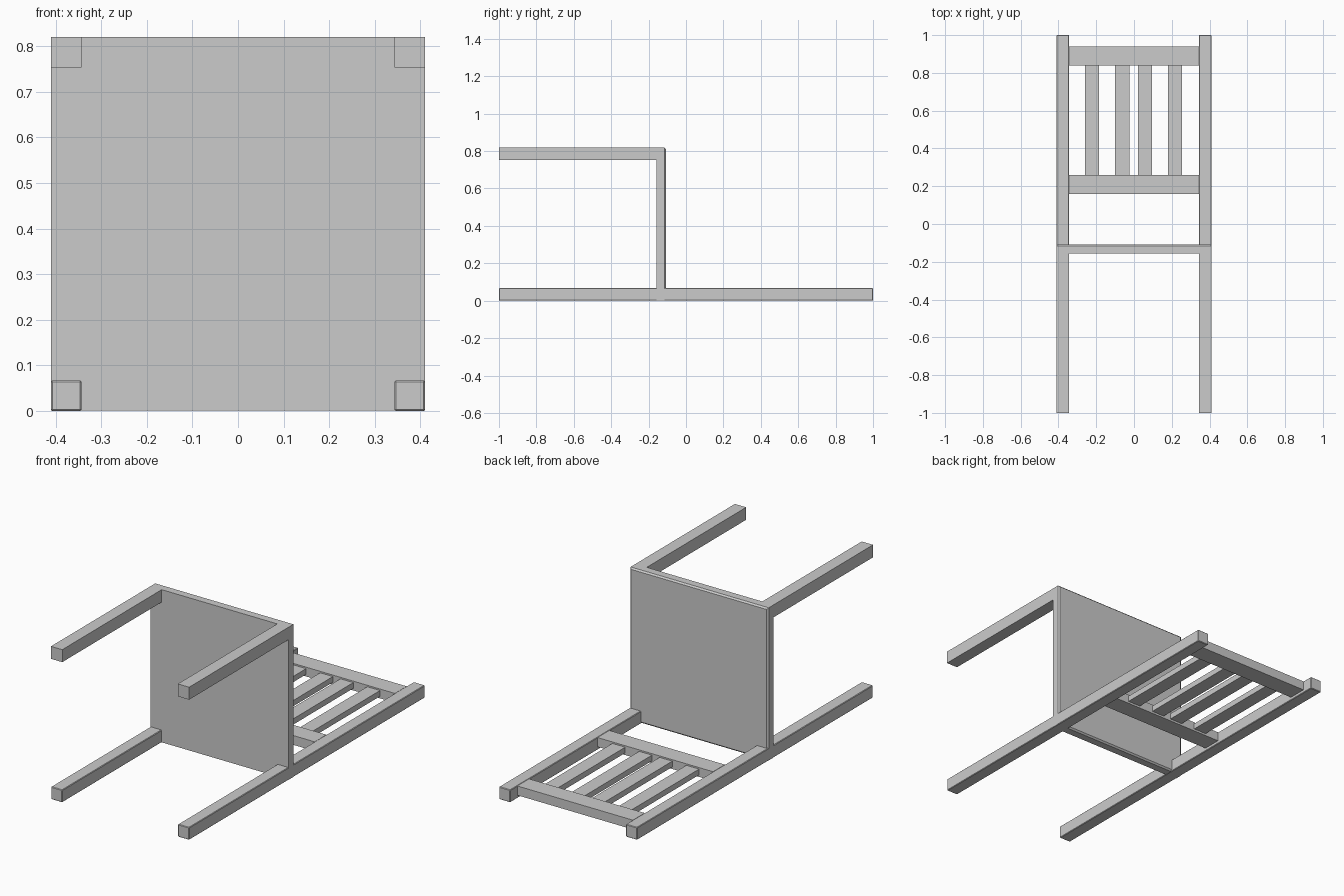
import bpy, bmesh

if "Cube" in bpy.data.objects:
    bpy.data.objects.remove(bpy.data.objects["Cube"])


def box(name, x, y, z, bevel=0.0, top_only=False):
    """Axis-aligned box from ranges, with optional small chamfers."""
    bm = bmesh.new()
    bmesh.ops.create_cube(bm, size=1)
    for v in bm.verts:
        v.co = [r[0] if c < 0 else r[1] for c, r in zip(v.co, (x, y, z))]
    if bevel:
        edges = [e for e in bm.edges
                 if not top_only or all(abs(v.co.y - y[1]) < 1e-5 for v in e.verts)]
        bmesh.ops.bevel(bm, geom=edges, offset=bevel, segments=1,
                        affect='EDGES', profile=0.5)
    bmesh.ops.recalc_face_normals(bm, faces=bm.faces)
    mesh = bpy.data.meshes.new(name)
    bm.to_mesh(mesh)
    bm.free()
    obj = bpy.data.objects.new(name, mesh)
    bpy.context.collection.objects.link(obj)
    return obj


HALF = 0.41      # half the seat width
LEG = 0.067      # leg thickness
TOP = 0.82       # height of the chair lying on its back
SEAT_Y = (-0.157, -0.108)

# Seat, upright because the chair lies on its back
box("seat", (-HALF, HALF), SEAT_Y, (0.001, TOP), 0.008, top_only=True)

# Back posts running the whole length, and front legs ending at the seat
for side, x in (("left", (-HALF, -HALF + LEG)), ("right", (HALF - LEG, HALF))):
    box(f"back_post_{side}", x, (-1, 1), (0, LEG), 0.003)
    box(f"front_leg_{side}", x, (-1, SEAT_Y[0]), (TOP - LEG, TOP))

# Backrest rails between the posts
inner = HALF - LEG
for name, y in (("lower_rail", (0.16, 0.26)), ("upper_rail", (0.84, 0.94))):
    box(name, (-inner, inner), y, (0.016, LEG - 0.001))

# Backrest slats
for i, x in enumerate((-0.222, -0.063, 0.058, 0.217)):
    box(f"back_slat_{i + 1}", (x - 0.038, x + 0.038), (0.26, 0.84), (0.027, 0.058))
